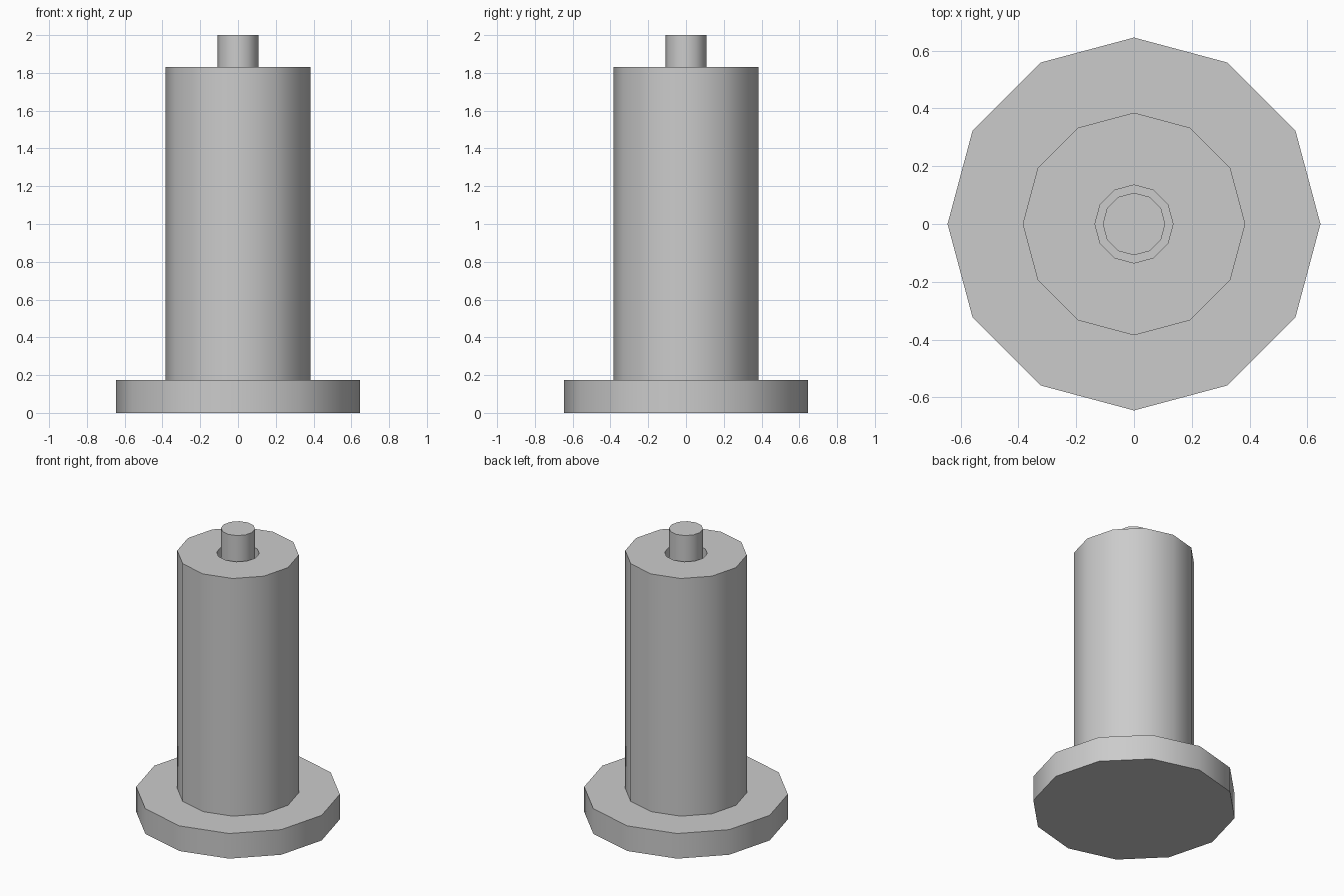
import bpy, bmesh, math

if "Cube" in bpy.data.objects:
    bpy.data.objects.remove(bpy.data.objects["Cube"])

SIDES = 12


def lathe(name, profile):
    """Revolve a (radius, z) profile around z; radius 0 is not used, open ends are capped."""
    closed = profile[0] == profile[-1]
    pts = profile[:-1] if closed else profile
    bm = bmesh.new()
    rings = [[bm.verts.new((r * math.cos(a), r * math.sin(a), z))
              for a in (2 * math.pi * i / SIDES for i in range(SIDES))]
             for r, z in pts]
    pairs = list(zip(rings, rings[1:]))
    if closed:
        pairs.append((rings[-1], rings[0]))
    else:
        bm.faces.new(rings[0][::-1])
        bm.faces.new(rings[-1])
    for lo, hi in pairs:
        for i in range(SIDES):
            j = (i + 1) % SIDES
            bm.faces.new((lo[i], lo[j], hi[j], hi[i]))
    bmesh.ops.recalc_face_normals(bm, faces=bm.faces)
    mesh = bpy.data.meshes.new(name)
    bm.to_mesh(mesh)
    bm.free()
    obj = bpy.data.objects.new(name, mesh)
    bpy.context.collection.objects.link(obj)
    # Smooth round the sides, sharp at the rims
    bpy.ops.object.select_all(action='DESELECT')
    obj.select_set(True)
    bpy.context.view_layer.objects.active = obj
    bpy.ops.object.shade_smooth_by_angle(angle=math.radians(40))
    return obj


# Wide foot
lathe("base_flange", [(0.645, 0.0), (0.645, 0.175)])

# Hollow sleeve standing on the flange
lathe("sleeve", [(0.385, 0.175), (0.385, 1.83), (0.135, 1.83),
                 (0.135, 0.175), (0.385, 0.175)])

# Inner pin rising through the bore
lathe("center_pin", [(0.108, 0.175), (0.108, 2.0)])
